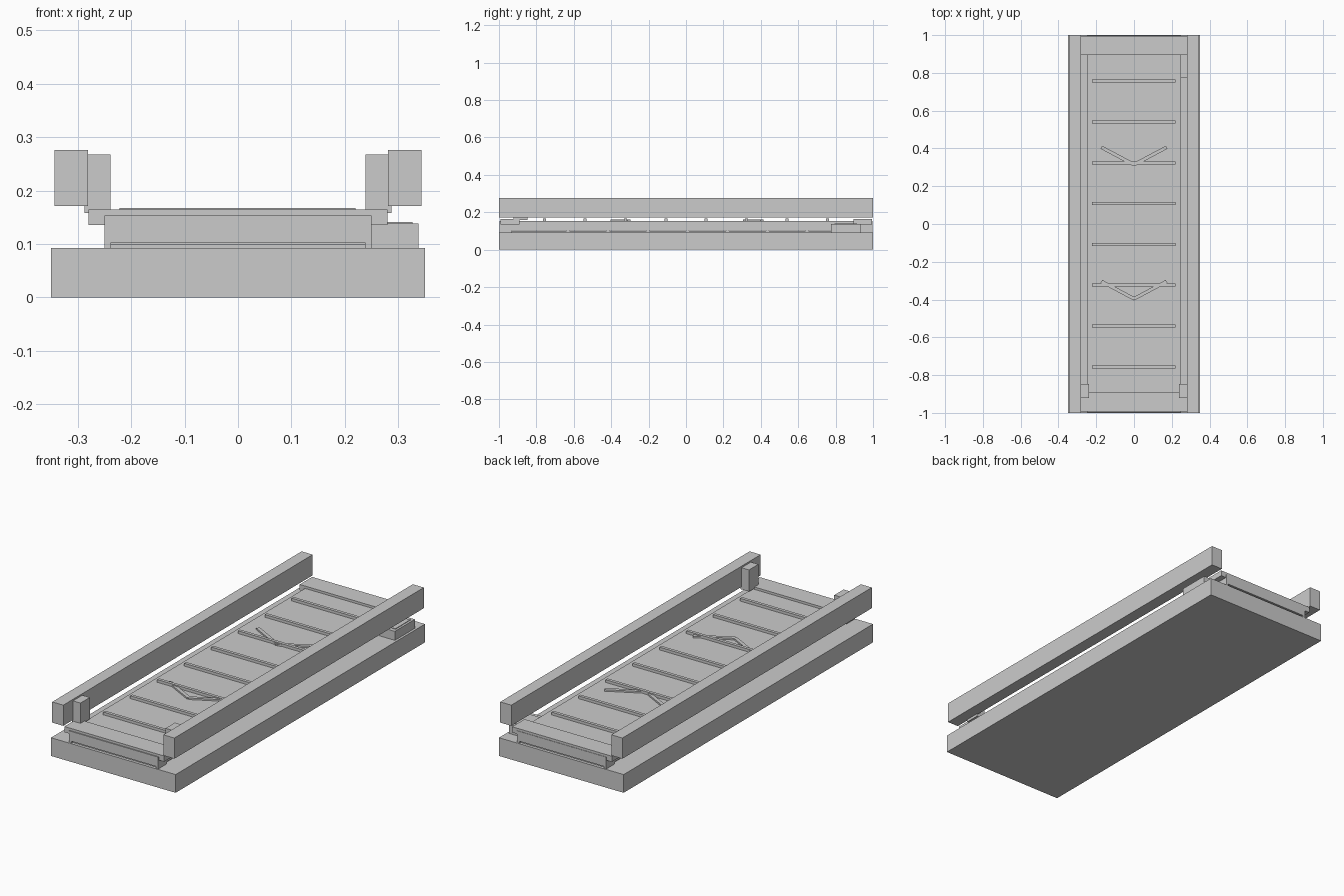
import bpy
import math

if "Cube" in bpy.data.objects:
    bpy.data.objects.remove(bpy.data.objects["Cube"])


def box(name, x, y, z, rot=0.0):
    """Box from (min, max) ranges, optionally turned about z around its centre."""
    sx, sy, sz = (r[1] - r[0] for r in (x, y, z))
    bpy.ops.mesh.primitive_cube_add(
        size=1, location=[(r[0] + r[1]) / 2 for r in (x, y, z)], rotation=(0, 0, rot))
    ob = bpy.context.object
    ob.name = name
    ob.scale = (sx, sy, sz)
    return ob


# Base slab and conveyor belt bed
box("base", (-0.35, 0.35), (-1, 1), (0, 0.0925))
box("belt_bed", (-0.25, 0.25), (-0.997, 0.997), (0.103, 0.153))

# Thin return belt below the bed, closing most of the gap
box("return_belt", (-0.238, 0.238), (-0.985, 0.985), (0.0925, 0.1))

# Cover plates over the end rollers
box("front_end_plate", (-0.28, 0.28), (-0.992, -0.89), (0.136, 0.165))
box("back_end_plate", (-0.28, 0.28), (0.895, 0.995), (0.136, 0.165))

# Side rails, brackets and front posts
for side, s in (("left", -1), ("right", 1)):
    def span(a, b):
        return tuple(sorted((s * a, s * b)))
    box(f"{side}_rail", span(0.281, 0.343), (-1, 1), (0.171, 0.276))
    box(f"{side}_bracket", span(0.239, 0.287), (-0.922, -0.847), (0.158, 0.171))
    box(f"{side}_post", span(0.239, 0.283), (-0.922, -0.847), (0.165, 0.268))
    for end, e in (("front", -1), ("back", 1)):
        box(f"{side}_{end}_foot", span(0.238, 0.25),
            tuple(sorted((e * 0.93, e * 0.997))), (0.0925, 0.103))

# Raised slats on the belt and on its underside
for i in range(8):
    y = -0.756 + i * 0.216
    box(f"belt_slat_{i}", (-0.222, 0.22), (y - 0.008, y + 0.008), (0.151, 0.167))
for i in range(7):
    y = -0.63 + i * 0.213
    box(f"lower_slat_{i}", (-0.245, 0.245), (y - 0.008, y + 0.008), (0.0945, 0.105))

# Direction chevrons pointing to the front
angle = math.radians(28)
for i, tip in enumerate((-0.39, 0.32)):
    for s in (-1, 1):
        half = 0.098
        cx, cy = s * 0.086, tip + 0.04
        box(f"chevron_{i}_{'left' if s < 0 else 'right'}", (cx - half, cx + half),
            (cy - 0.009, cy + 0.009), (0.151, 0.161), s * angle)

# Drive motor housing on the right side, with a lid
box("motor_housing", (0.245, 0.338), (0.775, 0.935), (0.0925, 0.138))
box("motor_lid", (0.262, 0.327), (0.795, 0.915), (0.137, 0.141))
